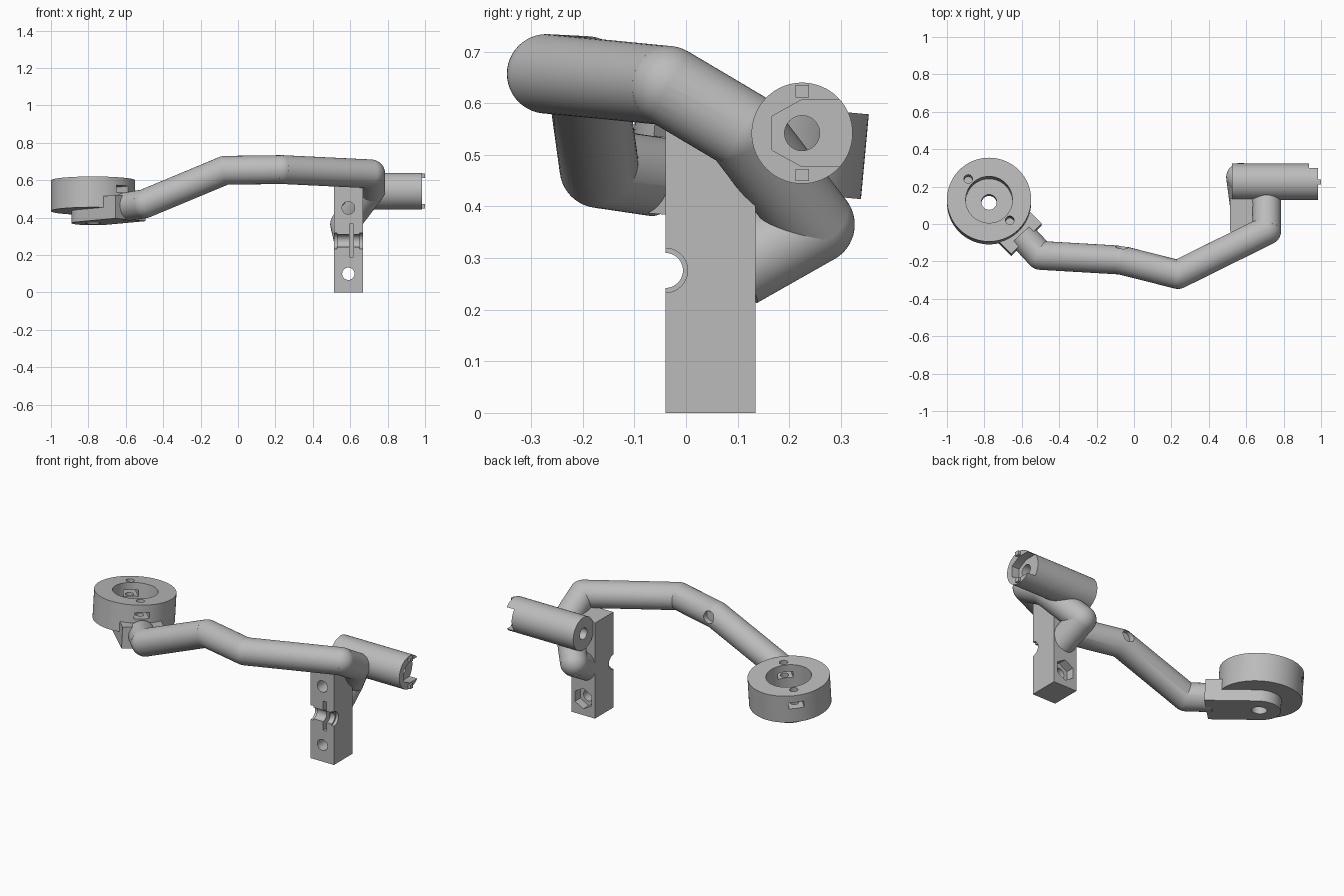
import bpy, bmesh, math
from mathutils import Vector, Matrix

if "Cube" in bpy.data.objects:
    bpy.data.objects.remove(bpy.data.objects["Cube"])

grey = bpy.data.materials.new("grey_plastic")
grey.diffuse_color = (0.5, 0.5, 0.5, 1)
grey.use_nodes = True
grey.node_tree.nodes["Principled BSDF"].inputs["Base Color"].default_value = grey.diffuse_color


def make(name, bm, matrix=Matrix()):
    bmesh.ops.recalc_face_normals(bm, faces=bm.faces)
    me = bpy.data.meshes.new(name)
    bm.to_mesh(me)
    bm.free()
    me.transform(matrix)
    me.materials.append(grey)
    ob = bpy.data.objects.new(name, me)
    bpy.context.collection.objects.link(ob)
    return ob


def add_rod(bm, a, b, r, sides=48):
    a, b = Vector(a), Vector(b)
    rot = (b - a).to_track_quat('Z', 'Y').to_matrix().to_4x4()
    bmesh.ops.create_cone(bm, cap_ends=True, segments=sides, radius1=r, radius2=r,
                          depth=(b - a).length,
                          matrix=Matrix.Translation((a + b) / 2) @ rot)


def rod(name, a, b, r, sides=48, matrix=Matrix()):
    bm = bmesh.new()
    add_rod(bm, a, b, r, sides)
    return make(name, bm, matrix)


def box(name, lo, hi, matrix=Matrix()):
    lo, hi = Vector(lo), Vector(hi)
    bm = bmesh.new()
    bmesh.ops.create_cube(bm, size=1, matrix=Matrix.Translation((lo + hi) / 2)
                          @ Matrix.Diagonal((*(hi - lo), 1)))
    return make(name, bm, matrix)


def combine(ob, others, op='DIFFERENCE'):
    bpy.context.view_layer.objects.active = ob
    for other in others:
        mod = ob.modifiers.new("bool", 'BOOLEAN')
        mod.operation, mod.solver, mod.object = op, 'EXACT', other
        mod.use_self = True
        bpy.ops.object.modifier_apply(modifier=mod.name)
        bpy.data.objects.remove(other)
    return ob


def smooth(ob):
    bpy.ops.object.select_all(action='DESELECT')
    ob.select_set(True)
    bpy.context.view_layer.objects.active = ob
    bpy.ops.object.shade_smooth_by_angle(angle=math.radians(30))


def pipe(name, points, r):
    """Round pipe with ball joints at the inner bends."""
    bm = bmesh.new()
    for a, b in zip(points, points[1:]):
        add_rod(bm, a, b, r)
    for p in points[1:-1]:
        bmesh.ops.create_uvsphere(bm, u_segments=48, v_segments=24, radius=r,
                                  matrix=Matrix.Translation(p))
    return make(name, bm)


# Bent arm, with a small pocket on its back side
arm = pipe("bent_arm", [(-0.60, -0.06, 0.458), (-0.50, -0.168, 0.474),
                        (-0.07, -0.193, 0.653), (0.235, -0.270, 0.657),
                        (0.71, -0.035, 0.634), (0.71, 0.11, 0.548)], 0.077)
combine(arm, [rod("pocket_cut", (-0.065, -0.155, 0.665), (-0.065, -0.05, 0.665), 0.035)])
smooth(arm)

# Elbowed strut joining the arm to the clamp block
smooth(pipe("elbow_strut", [(0.71, -0.035, 0.634), (0.71, 0.11, 0.548),
                            (0.57, 0.25, 0.365), (0.59, 0.10, 0.28)], 0.077))

# Clamp block: bolt holes, hex nut pocket, cross groove and slot
block = box("clamp_block", (0.512, -0.04, 0), (0.667, 0.135, 0.575))
combine(block, [
    rod("lower_hole", (0.59, -0.1, 0.1), (0.59, 0.2, 0.1), 0.033),
    rod("nut_pocket", (0.59, 0.085, 0.1), (0.59, 0.2, 0.1), 0.062, 6),
    rod("upper_hole", (0.59, -0.1, 0.452), (0.59, 0.2, 0.452), 0.034),
    rod("groove", (0.4, -0.04, 0.276), (0.8, -0.04, 0.276), 0.034),
    rod("groove_left", (0.4, -0.04, 0.276), (0.53, -0.04, 0.276), 0.043),
    rod("groove_right", (0.65, -0.04, 0.276), (0.8, -0.04, 0.276), 0.043),
    box("slot", (0.595, -0.1, 0.19), (0.618, 0.02, 0.365)),
])
smooth(block)

# Side barrel with hex pocket open towards the back
cy, cz = 0.225, 0.542
barrel = rod("side_barrel", (0.525, cy, cz), (0.985, cy, cz), 0.098, 64)
bm = bmesh.new()
profile = [(0.2, 0.065), (0, 0.065), (-0.058, 0.033),
           (-0.058, -0.033), (0, -0.065), (0.2, -0.065)]
face = bm.faces.new([bm.verts.new((0.935, cy + y, cz + z)) for y, z in profile])
ext = bmesh.ops.extrude_face_region(bm, geom=[face])
bmesh.ops.translate(bm, vec=(0.2, 0, 0),
                    verts=[v for v in ext["geom"] if isinstance(v, bmesh.types.BMVert)])
combine(barrel, [make("hex_cut", bm),
                 rod("bore_cut", (0.4, cy, cz), (1.1, cy, cz), 0.034)])
smooth(barrel)
for side, name in ((1, "upper_tab"), (-1, "lower_tab")):
    z = cz + side * 0.081
    box(name, (0.97, cy - 0.013, z - 0.012), (1.0, cy + 0.013, z + 0.012))

# Tilted ring head: local x points towards the arm, local z is the ring axis
head = (Matrix.Translation((-0.775, 0.115, 0.435))
        @ Matrix.Rotation(math.radians(-5.3), 4, 'X')
        @ Matrix.Rotation(math.radians(-45), 4, 'Z'))
ring = rod("ring_head", (0, 0, 0), (0, 0, 0.165), 0.225, 96, head)
combine(ring, [
    rod("bore", (0, 0, 0.02), (0, 0, 0.3), 0.125, 64, head),
    rod("centre_hole", (0, 0, -0.1), (0, 0, 0.1), 0.041, 48, head),
    rod("screw_a", (0.157, 0, 0.05), (0.157, 0, 0.3), 0.023, 24, head),
    rod("screw_b", (-0.157, 0, 0.05), (-0.157, 0, 0.3), 0.023, 24, head),
    box("channel", (-0.3, -0.042, 0.085), (0.3, 0.042, 0.122), head),
])
smooth(ring)

# Round-ended lug under the ring, with a raised end block at the arm
lug = rod("mounting_lug", (0, 0, -0.065), (0, 0, 0.01), 0.115, 64, head)
combine(lug, [box("plate", (0, -0.115, -0.065), (0.2, 0.115, 0.01), head),
              box("end", (0.19, -0.115, -0.065), (0.283, 0.115, 0.06), head)], 'UNION')
combine(lug, [rod("lug_hole", (0, 0, -0.2), (0, 0, 0.2), 0.041, 48, head)])
smooth(lug)
